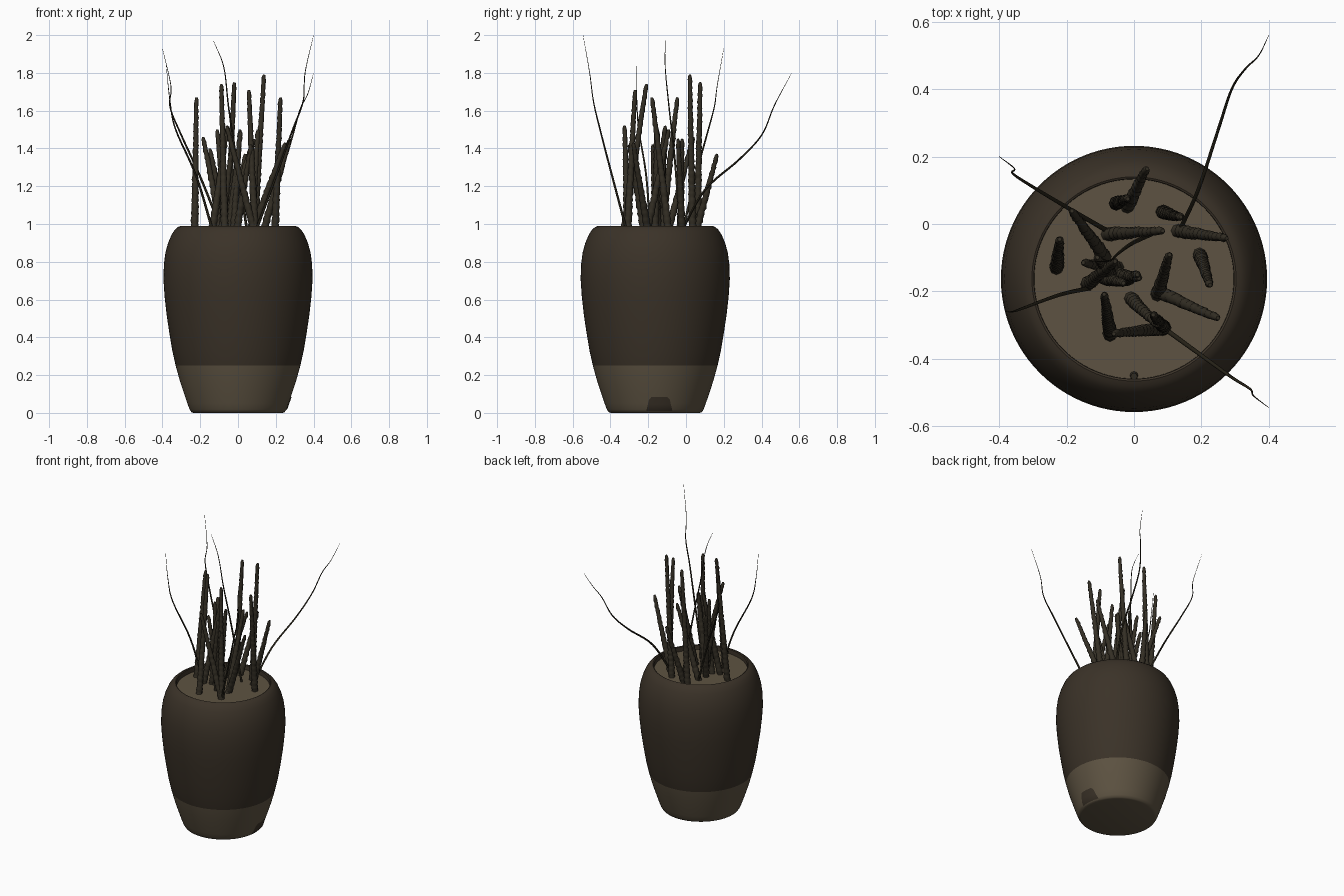
import bpy, bmesh, math, random
from mathutils import Vector

if "Cube" in bpy.data.objects:
    bpy.data.objects.remove(bpy.data.objects["Cube"])

random.seed(4)
CY = -0.163  # pot axis in y


def mat(name, col):
    m = bpy.data.materials.new(name)
    m.diffuse_color = (*col, 1)
    m.use_nodes = True
    m.node_tree.nodes["Principled BSDF"].inputs["Base Color"].default_value = m.diffuse_color
    return m


DARK = mat("dark brown glaze", (0.043, 0.032, 0.021))
TAN = mat("tan clay", (0.110, 0.086, 0.054))
STEM = mat("twig brown", (0.034, 0.028, 0.018))
GRASS = mat("dark grass", (0.022, 0.018, 0.010))


def finish(name, bm, mats, angle=40):
    me = bpy.data.meshes.new(name)
    bmesh.ops.recalc_face_normals(bm, faces=bm.faces)
    bm.to_mesh(me)
    bm.free()
    ob = bpy.data.objects.new(name, me)
    bpy.context.collection.objects.link(ob)
    for m in mats:
        me.materials.append(m)
    bpy.context.view_layer.objects.active = ob
    ob.select_set(True)
    bpy.ops.object.shade_smooth_by_angle(angle=math.radians(angle))
    ob.select_set(False)
    return ob


def loft(bm, rings, closed=True):
    vr = [[bm.verts.new(p) for p in r] for r in rings]
    for a, b in zip(vr, vr[1:]):
        n = len(a)
        for i in range(n if closed else n - 1):
            j = (i + 1) % n
            bm.faces.new((a[i], a[j], b[j], b[i]))
    return vr


def ring(r, z, n=96):
    return [(r * math.cos(2 * math.pi * i / n), CY + r * math.sin(2 * math.pi * i / n), z) for i in range(n)]


# Pot: turned profile, lower band in bare clay
profile = [(0.235, 0), (0.247, 0.004), (0.256, 0.018), (0.268, 0.05), (0.285, 0.1), (0.308, 0.17),
           (0.330, 0.25), (0.348, 0.33), (0.363, 0.42), (0.378, 0.52), (0.389, 0.62), (0.395, 0.71),
           (0.392, 0.79), (0.384, 0.85), (0.370, 0.90), (0.351, 0.945), (0.334, 0.97),
           (0.318, 0.984), (0.303, 0.99), (0.297, 0.987), (0.295, 0.93)]
bm = bmesh.new()
vr = loft(bm, [ring(r, z) for r, z in profile])
bm.faces.new(vr[0])
for f in bm.faces:
    f.material_index = 1 if f.calc_center_median().z < 0.25 else 0
finish("pot", bm, [DARK, TAN])

# Fill surface inside the rim
bm = bmesh.new()
bm.faces.new([bm.verts.new(p) for p in ring(0.297, 0.957)])
finish("fill_surface", bm, [TAN])


# Dark foot notch on the right side, a thin plate following the pot
def foot_radius(z):
    for (r0, z0), (r1, z1) in zip(profile, profile[1:]):
        if z0 <= z <= z1:
            return r0 + (r1 - r0) * (z - z0) / (z1 - z0)


bm = bmesh.new()
rows = []
for z, w in [(0.001, 0.07), (0.02, 0.067), (0.045, 0.061), (0.07, 0.055), (0.084, 0.042)]:
    r = foot_radius(z) + 0.004
    rows.append([])
    for i in range(9):
        y = 0.022 + w * (i / 4 - 1)
        rows[-1].append((math.sqrt(r * r - y * y), CY + y, z))
loft(bm, rows, closed=False)
finish("foot_notch", bm, [DARK])


def tube(name, pts, radii, sides, material):
    bm = bmesh.new()
    rings = []
    for i, p in enumerate(pts):
        d = (pts[min(i + 1, len(pts) - 1)] - pts[max(i - 1, 0)]).normalized()
        u = d.cross(Vector((0, 1, 0))).normalized()
        v = d.cross(u)
        rings.append([p + radii[i] * (math.cos(a) * u + math.sin(a) * v)
                      for a in (2 * math.pi * k / sides for k in range(sides))])
    vr = loft(bm, rings)
    bm.faces.new(vr[0])
    bm.faces.new(vr[-1])
    finish(name, bm, [material], 60)


# Knobbly stems: base x, y then tip x, y, z
stems = [(-.23, -.13, -.22, -.045, 1.67), (-.085, -.10, -.185, .04, 1.46), (-.08, -.03, .085, -.02, 1.45),
         (-.055, .06, -.02, .075, 1.75), (-.02, .05, .038, .165, 1.37), (.085, .035, .138, .02, 1.79),
         (.13, -.02, .275, -.042, 1.45), (.195, -.09, .225, -.18, 1.67), (.07, -.21, .105, -.09, 1.50),
         (.07, -.20, .25, -.28, 1.43), (-.07, -.33, -.088, -.21, 1.74), (.09, -.31, -.06, -.325, 1.52),
         (-.01, -.22, .07, -.30, 1.42), (.09, -.31, .057, -.27, 1.71), (-.05, -.13, -.15, -.115, 1.40),
         (-.14, -.18, -.055, -.11, 1.52), (-.025, -.165, .01, -.15, 1.50), (-.09, -.16, -.03, -.175, 1.42),
         (-.06, -.16, -.11, -.10, 1.50), (-.05, -.15, .015, -.16, 1.49)]
for k, (x0, y0, x1, y1, z1) in enumerate(stems):
    a, b = Vector((x0, y0, 0.945)), Vector((x1, y1, z1))
    knots = int((z1 - 0.945) / 0.035)
    pts, radii = [], []
    for i in range(knots * 3 + 1):
        t = i / (knots * 3)
        wob = Vector((random.uniform(-1, 1), random.uniform(-1, 1), 0)) * 0.0015
        pts.append(a.lerp(b, t) + wob)
        radii.append((0.021 - 0.010 * t) * (1.08, 0.98, 0.9)[i % 3])
    radii[-1] *= 0.5
    tube(f"stem_{k + 1}", pts, radii, 8, STEM)

# Small stub near the front rim
tube("stub", [Vector((0, -.448, .945)), Vector((0, -.452, .975))], [.014, .01], 8, STEM)


# Long thin grass blades along smooth curves
def smooth_path(p, steps=6):
    q = [2 * p[0] - p[1]] + p + [2 * p[-1] - p[-2]]
    out = []
    for i in range(1, len(q) - 2):
        p0, p1, p2, p3 = q[i - 1:i + 3]
        for s in range(steps):
            t = s / steps
            out.append(0.5 * (2 * p1 + (p2 - p0) * t + (2 * p0 - 5 * p1 + 4 * p2 - p3) * t * t
                              + (3 * p1 - p0 - 3 * p2 + p3) * t ** 3))
    return out + [p[-1]]


blades = [
    [(.13, -.03, .95), (.19, .10, 1.18), (.25, .28, 1.34), (.29, .40, 1.47), (.33, .46, 1.61), (.37, .50, 1.69), (.40, .56, 1.80)],
    [(.09, -.31, .95), (.20, -.39, 1.25), (.29, -.455, 1.5), (.345, -.49, 1.65), (.355, -.51, 1.8), (.40, -.545, 2.0)],
    [(-.13, -.19, .95), (-.22, -.21, 1.25), (-.33, -.25, 1.5), (-.36, -.26, 1.65), (-.38, -.26, 1.84)],
    [(-.08, -.02, .95), (-.20, .05, 1.25), (-.30, .11, 1.47), (-.36, .15, 1.62), (-.355, .165, 1.73), (-.40, .20, 1.93)],
    [(.05, -.03, .95), (-.01, -.06, 1.35), (-.05, -.09, 1.62), (-.075, -.11, 1.83), (-.13, -.11, 1.97)],
]
for k, b in enumerate(blades):
    pts = smooth_path([Vector(p) for p in b])
    n = len(pts) - 1
    tube(f"grass_blade_{k + 1}", pts, [0.0065 * (1 - i / n) + 0.0008 for i in range(n + 1)], 6, GRASS)
